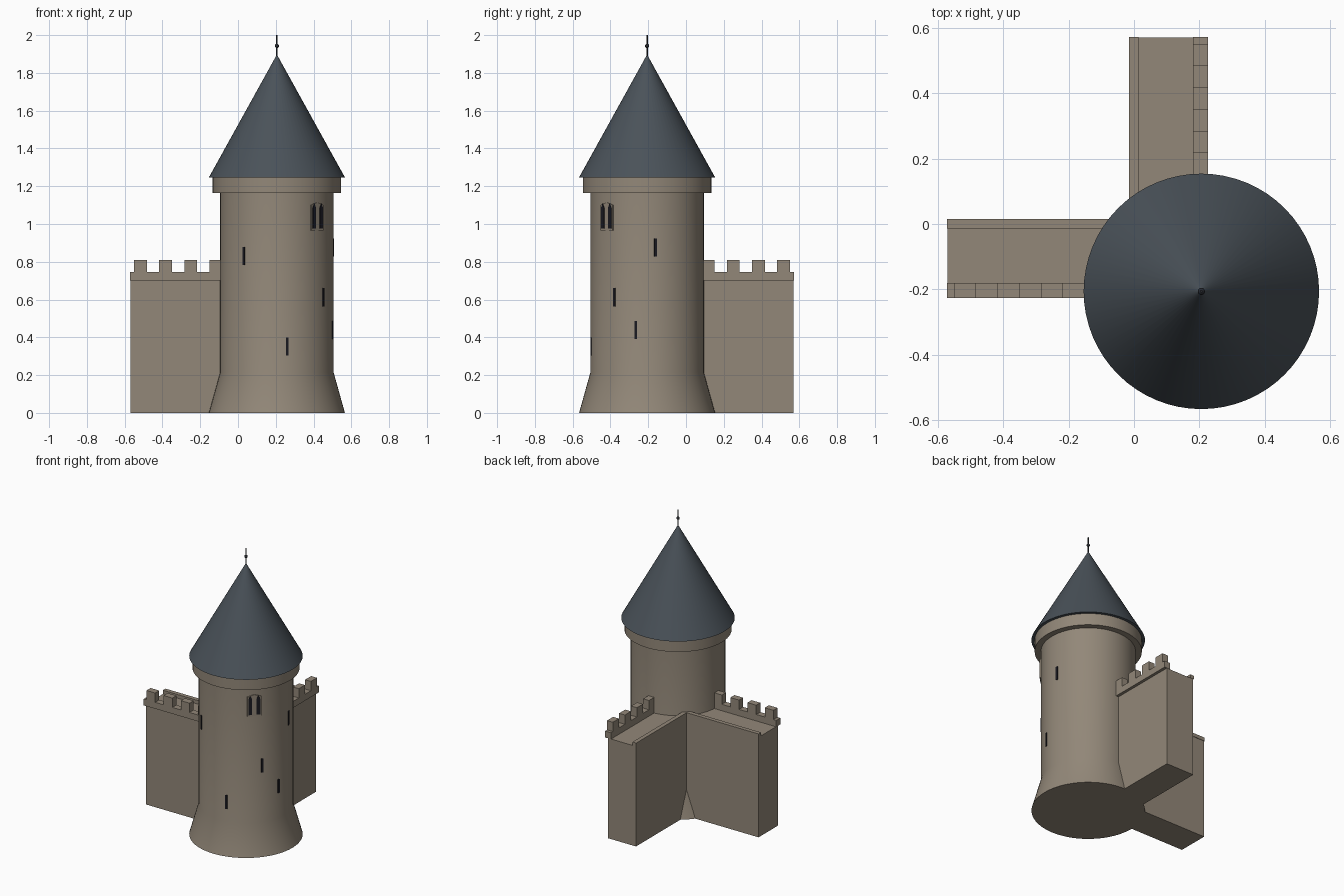
import bpy
import bmesh
from math import pi, radians, sin, cos
from mathutils import Matrix, Vector

cube = bpy.data.objects.get("Cube")
if cube:
    bpy.data.objects.remove(cube, do_unlink=True)

CENTRE = Vector((0.206, -0.206, 0))
RADIUS = 0.30


def material(name, rgb):
    mat = bpy.data.materials.new(name)
    mat.use_nodes = True
    mat.diffuse_color = (*rgb, 1)
    mat.node_tree.nodes["Principled BSDF"].inputs["Base Color"].default_value = (*rgb, 1)
    return mat


STONE = material("warm stone", (0.29, 0.245, 0.19))
SLATE = material("slate roof", (0.068, 0.084, 0.1))
DARK = material("dark opening", (0.01, 0.01, 0.015))
IRON = material("black iron", (0.02, 0.022, 0.027))


def make_object(name, bm, mat, smooth=False):
    bmesh.ops.recalc_face_normals(bm, faces=bm.faces)
    mesh = bpy.data.meshes.new(name)
    bm.to_mesh(mesh)
    bm.free()
    mesh.materials.append(mat)
    obj = bpy.data.objects.new(name, mesh)
    bpy.context.collection.objects.link(obj)
    if smooth:
        bpy.ops.object.select_all(action="DESELECT")
        obj.select_set(True)
        bpy.context.view_layer.objects.active = obj
        bpy.ops.object.shade_smooth_by_angle(angle=radians(25))
    return obj


def lathe(name, profile, mat, sides=64):
    """Revolve a closed (radius, height) profile around the tower axis."""
    bm = bmesh.new()
    verts = [bm.verts.new((r, 0, z)) for r, z in profile]
    edges = [bm.edges.new(pair) for pair in zip(verts, verts[1:])]
    bmesh.ops.spin(bm, geom=verts + edges, cent=(0, 0, 0), axis=(0, 0, 1),
                   angle=2 * pi, steps=sides, use_merge=True)
    bmesh.ops.remove_doubles(bm, verts=bm.verts, dist=0.0001)
    bmesh.ops.translate(bm, verts=bm.verts, vec=CENTRE)
    return make_object(name, bm, mat, smooth=True)


def add_box(bm, low, high):
    low, high = Vector(low), Vector(high)
    matrix = Matrix.Translation((low + high) / 2) @ Matrix.Diagonal((*(high - low), 1))
    bmesh.ops.create_cube(bm, size=1, matrix=matrix)


def wall_part(name, boxes, swap):
    """Build boxes for the side wall, or swap axes for the rear wall."""
    bm = bmesh.new()
    for low, high in boxes:
        add_box(bm, low, high)
    if swap:
        for v in bm.verts:
            v.co.x, v.co.y = -v.co.y, -v.co.x
    make_object(name, bm, STONE)


def tower_plate(name, angle, outline, depth, mat, side=0):
    """Upright plate on the tower wall; angle runs from the front to +x."""
    bm = bmesh.new()
    face = bm.faces.new([bm.verts.new((x + side, -depth, z)) for x, z in outline])
    ext = bmesh.ops.extrude_face_region(bm, geom=[face])
    bmesh.ops.translate(bm, vec=(0, depth + 0.015, 0),
                        verts=[g for g in ext["geom"] if isinstance(g, bmesh.types.BMVert)])
    a = radians(angle)
    out = Vector((sin(a), -cos(a), 0)) * RADIUS
    bmesh.ops.transform(bm, verts=bm.verts,
                        matrix=Matrix.Translation(CENTRE + out) @ Matrix.Rotation(a, 4, "Z"))
    make_object(name, bm, mat)


# Round tower with flared foot, collar and conical roof
lathe("tower_body", [(0, 0), (0.36, 0), (RADIUS, 0.215), (RADIUS, 1.2), (0, 1.2)], STONE)
lathe("tower_collar", [(0, 1.165), (0.34, 1.165), (0.34, 1.25), (0, 1.25)], STONE)
lathe("roof", [(0, 1.247), (0.36, 1.247), (0.004, 1.89), (0, 1.89)], SLATE)

# Finial
lathe("finial_rod", [(0, 1.87), (0.004, 1.87), (0.004, 2), (0, 2)], IRON, 12)
ball = [(0.011 * sin(pi * i / 8), 1.943 - 0.011 * cos(pi * i / 8)) for i in range(9)]
lathe("finial_ball", ball, IRON, 16)

# Two curtain walls at right angles
for label, swap in (("side", False), ("rear", True)):
    wall_part(label + "_wall", [((-0.57, -0.206, 0), (0.206, 0.012, 0.7))], swap)
    wall_part(label + "_parapet", [((-0.572, -0.226, 0.7), (0.1, -0.181, 0.745))], swap)
    wall_part(label + "_curb", [((-0.572, -0.014, 0.7), (0.014, 0.015, 0.725))], swap)
    merlons = []
    for i in range(4):
        x = -0.55 + 0.133 * i
        merlons.append(((x, -0.226, 0.745), (x + 0.067, -0.181, 0.81)))
    wall_part(label + "_merlons", merlons, swap)

# Arrow slits winding around the tower
for i, (angle, z) in enumerate([(10.5, 0.352), (-35.5, 0.83), (55, 0.612),
                                (78.5, 0.438), (98.5, 0.875)]):
    w, h = 0.007, 0.048
    tower_plate(f"arrow_slit_{i + 1}", angle, [(-w, z - h), (w, z - h), (w, z + h), (-w, z + h)],
                0.004, DARK)

# Twin window on a shallow stone surround
tower_plate("window_surround", 45, [(-0.045, 0.965), (0.045, 0.965), (0.045, 1.1), (0, 1.115),
                                    (-0.045, 1.1)], 0.005, STONE)
for label, side in (("right", -0.026), ("left", 0.026)):
    tower_plate("window_" + label, 45, [(-0.012, 0.975), (0.012, 0.975), (0.012, 1.085),
                                        (0, 1.108), (-0.012, 1.085)], 0.008, DARK, side)
